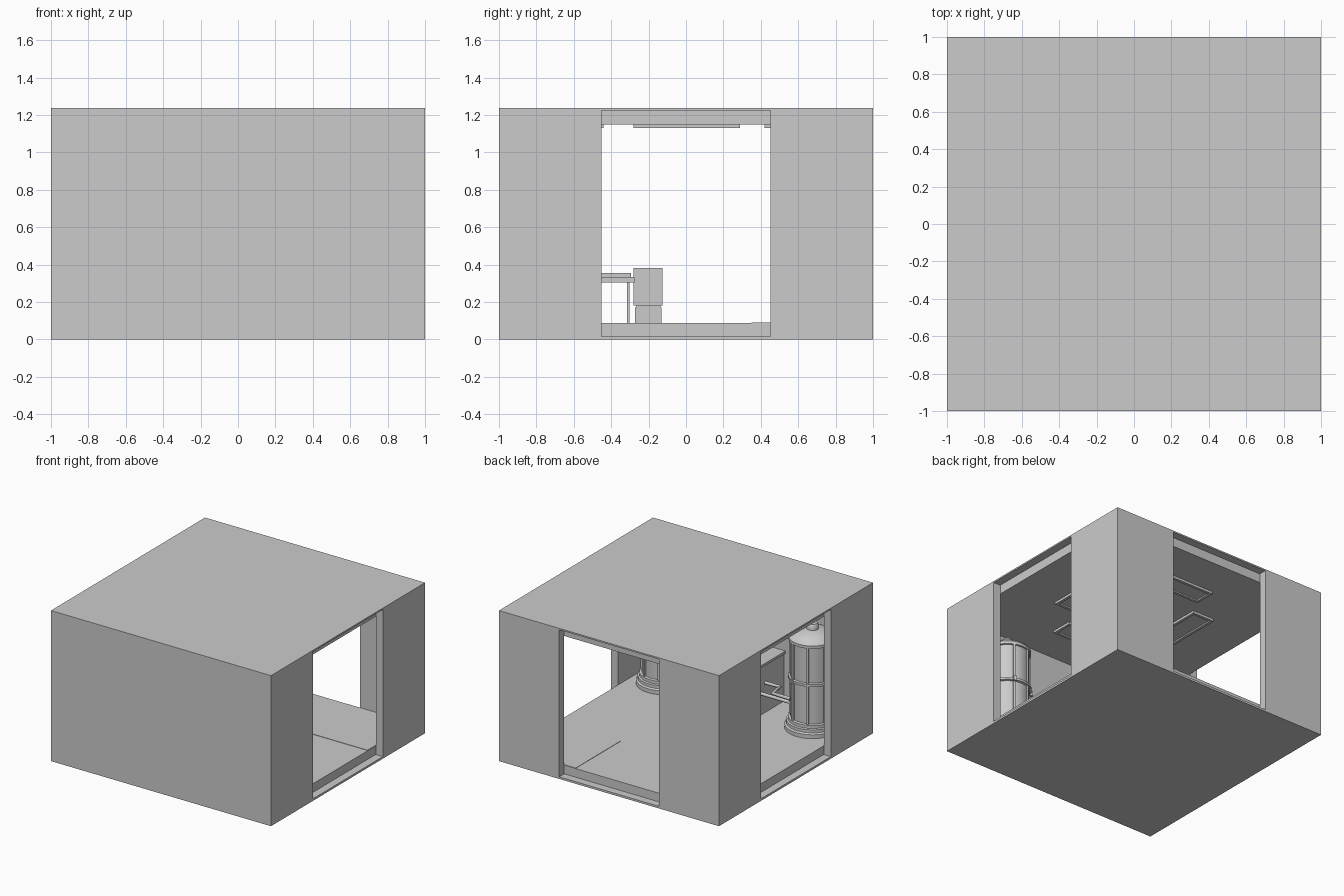
import bpy, bmesh
from math import cos, sin, pi

if "Cube" in bpy.data.objects:
    bpy.data.objects.remove(bpy.data.objects["Cube"])

def link(name, bm):
    me = bpy.data.meshes.new(name)
    bmesh.ops.recalc_face_normals(bm, faces=bm.faces)
    bm.to_mesh(me)
    bm.free()
    ob = bpy.data.objects.new(name, me)
    bpy.context.collection.objects.link(ob)
    return ob

def add_box(bm, x0, x1, y0, y1, z0, z1):
    vs = bmesh.ops.create_cube(bm, size=1)['verts']
    for v in vs:
        v.co = (x1 if v.co.x > 0 else x0, y1 if v.co.y > 0 else y0, z1 if v.co.z > 0 else z0)

def box(name, *dims):
    bm = bmesh.new()
    add_box(bm, *dims)
    return link(name, bm)

def smooth(ob):
    bpy.ops.object.select_all(action='DESELECT')
    ob.select_set(True)
    bpy.context.view_layer.objects.active = ob
    bpy.ops.object.shade_smooth_by_angle(angle=0.6)

def lathe(name, profile, cx, cy, n=32):
    bm = bmesh.new()
    rings = [[bm.verts.new((cx + r * cos(2 * pi * i / n), cy + r * sin(2 * pi * i / n), z))
              for i in range(n)] for r, z in profile]
    for a, b in zip(rings, rings[1:]):
        for i in range(n):
            j = (i + 1) % n
            bm.faces.new((a[i], a[j], b[j], b[i]))
    bm.faces.new(rings[0])
    bm.faces.new(rings[-1])
    ob = link(name, bm)
    smooth(ob)
    return ob

def tube(name, pts, r=0.014):
    cu = bpy.data.curves.new(name, 'CURVE')
    cu.dimensions = '3D'
    cu.bevel_depth = r
    cu.bevel_resolution = 3
    cu.use_fill_caps = True
    sp = cu.splines.new('POLY')
    sp.points.add(len(pts) - 1)
    for p, c in zip(sp.points, pts):
        p.co = (*c, 1)
    ob = bpy.data.objects.new(name, cu)
    bpy.context.collection.objects.link(ob)

# room shell: solid block, hollowed, with recessed openings on three sides
H, I, O, F, C = 1.237, 0.935, 0.453, 0.088, 1.15
shell = box("room_shell", -1, 1, -1, 1, 0, H)
cuts = [("hollow", (-I, I, -I, I, F, C)),
        ("right_cut", (I, 1.1, -O, O, 0.017, 1.225)),
        ("left_cut", (-1.1, -I, -O, O, 0.017, 1.225)),
        ("back_cut", (-O, O, I, 1.1, 0.017, 1.225))]
for name, dims in cuts:
    c = box(name, *dims)
    c.hide_render = True
    bpy.context.view_layer.objects.active = shell
    m = shell.modifiers.new(name, 'BOOLEAN')
    m.operation, m.solver, m.object = 'DIFFERENCE', 'EXACT', c
    bpy.ops.object.modifier_apply(modifier=m.name)
    bpy.data.objects.remove(c)

# thin floor hatch in the back right corner
box("floor_hatch", 0.35, 0.932, 0.35, 0.932, F - 0.001, F + 0.003)

# four framed ceiling lights around the centre
def light(name, x0, x1, y0, y1, w=0.022):
    bm = bmesh.new()
    z0, z1 = 1.13, C
    add_box(bm, x0, x1, y0, y0 + w, z0, z1)
    add_box(bm, x0, x1, y1 - w, y1, z0, z1)
    add_box(bm, x0, x0 + w, y0 + w, y1 - w, z0, z1)
    add_box(bm, x1 - w, x1, y0 + w, y1 - w, z0, z1)
    add_box(bm, x0 + w, x1 - w, y0 + w, y1 - w, 1.141, z1)
    link(name, bm)

light("left_ceiling_light", -0.54, -0.34, -0.28, 0.29)
light("right_ceiling_light", 0.34, 0.54, -0.28, 0.29)
light("back_ceiling_light", -0.27, 0.27, 0.42, 0.6)
light("front_ceiling_light", -0.27, 0.27, -0.62, -0.44)

# pair of domed tanks in the front corners
body = [(0.21, F), (0.21, 0.12), (0.198, 0.13), (0.198, 0.155), (0.185, 0.16), (0.185, 0.185),
        (0.168, 0.19), (0.168, 0.81), (0.18, 0.812), (0.18, 0.835), (0.165, 0.855),
        (0.125, 0.88), (0.07, 0.897), (0.045, 0.9), (0.045, 0.93), (0.035, 0.945)]
for side, s in (("left", -1), ("right", 1)):
    cx, cy = 0.675 * s, -0.68
    lathe(side + "_tank", body, cx, cy)
    lathe(side + "_tank_band", [(0.166, 0.495), (0.183, 0.5), (0.183, 0.52), (0.166, 0.525)], cx, cy)
    # vertical ribs and lugs
    for k in range(8):
        a = 2 * pi * (k + 0.5) / 8
        rib = box(f"{side}_tank_rib_{k}", 0.16, 0.179, -0.009, 0.009, 0.185, 0.815)
        rib.location, rib.rotation_euler.z = (cx, cy, 0), a
        if k % 2:
            lug = box(f"{side}_tank_lug_{k}", 0.17, 0.2, -0.012, 0.012, 0.49, 0.53)
            lug.location, lug.rotation_euler.z = (cx, cy, 0), a
    # pipes from tank to console
    tube(side + "_pipe", [(0.53 * s, -0.6, 0.31), (0.37 * s, -0.6, 0.31),
                          (0.37 * s, -0.69, 0.33), (0.23 * s, -0.69, 0.33)])
    tube(side + "_lower_pipe", [(0.53 * s, -0.62, 0.27), (0.23 * s, -0.62, 0.27)])

# control console against the front wall, with a desk and its legs
box("console", -0.24, 0.24, -0.93, -0.6, F, 0.48)
box("console_top", -0.25, 0.25, -0.935, -0.59, 0.48, 0.5)
box("desk_lower", -0.24, 0.24, -0.6, -0.275, 0.305, 0.335)
box("desk_top", -0.23, 0.23, -0.6, -0.295, 0.335, 0.355)
for n, x in (("left", -0.2), ("right", 0.2)):
    box(n + "_desk_leg", x - 0.007, x + 0.007, -0.315, -0.301, F, 0.305)

# block seat on a base
box("seat_base", -0.075, 0.075, -0.273, -0.13, F, 0.172)
box("seat_neck", -0.068, 0.068, -0.265, -0.137, 0.172, 0.182)
box("seat_block", -0.08, 0.08, -0.28, -0.125, 0.182, 0.383)
